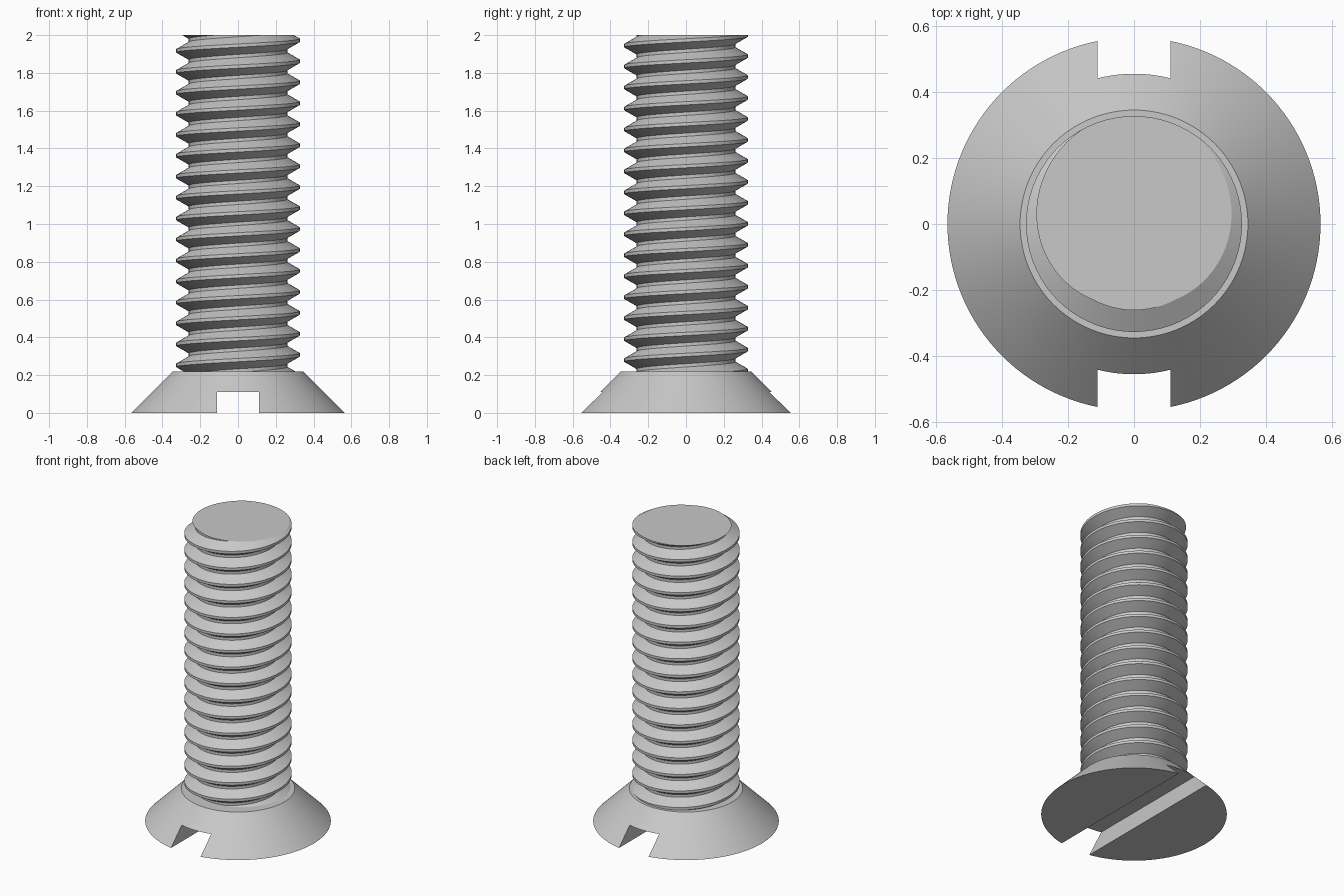
import bpy, bmesh, math

cube = bpy.data.objects.get("Cube")
if cube:
    bpy.data.objects.remove(cube, do_unlink=True)

HEIGHT, HEAD_H = 2.0, 0.22
HEAD_R, NECK_R = 0.565, 0.345
ROOT_R, CREST_R = 0.261, 0.327
PITCH, FLAT, STEPS = 0.111, 0.0175, 72
SLOT_W, SLOT_D = 0.22, 0.11

steel = bpy.data.materials.new("plain_steel")
steel.use_nodes = True
grey = (0.58, 0.58, 0.58, 1)
steel.diffuse_color = grey
steel.node_tree.nodes["Principled BSDF"].inputs["Base Color"].default_value = grey


def finish(name, bm):
    bmesh.ops.recalc_face_normals(bm, faces=bm.faces)
    mesh = bpy.data.meshes.new(name)
    bm.to_mesh(mesh)
    bm.free()
    mesh.materials.append(steel)
    obj = bpy.data.objects.new(name, mesh)
    bpy.context.collection.objects.link(obj)
    return obj


def smooth(obj):
    bpy.ops.object.select_all(action="DESELECT")
    obj.select_set(True)
    bpy.context.view_layer.objects.active = obj
    bpy.ops.object.shade_smooth_by_angle(angle=math.radians(25))


# Threaded shank: a right-handed trapezoid profile swept along a helix
bm = bmesh.new()
flank = PITCH / 2 - FLAT
profile = [(CREST_R, -FLAT / 2), (CREST_R, FLAT / 2),
           (ROOT_R, FLAT / 2 + flank), (ROOT_R, FLAT / 2 + flank + FLAT)]
turns = math.ceil(HEIGHT / PITCH) + 4
rows = []
for k in range(turns * STEPS + 1):
    a = 2 * math.pi * k / STEPS
    # the crest meets the tip on the +y side
    z = HEIGHT + PITCH * (k / STEPS - 0.25 - turns + 3)
    rows.append([bm.verts.new((r * math.cos(a), r * math.sin(a), z + dz))
                 for r, dz in profile])
for k in range(len(rows) - STEPS - 1):
    here = rows[k] + [rows[k + STEPS][0]]
    after = rows[k + 1] + [rows[k + 1 + STEPS][0]]
    for j in range(len(profile)):
        bm.faces.new((here[j], after[j], after[j + 1], here[j + 1]))

# Flat tip, and a lower end buried in the head
for z, up in ((HEIGHT, 1), (HEAD_H - 0.01, -1)):
    cut = bmesh.ops.bisect_plane(
        bm, geom=bm.verts[:] + bm.edges[:] + bm.faces[:], dist=1e-6,
        plane_co=(0, 0, z), plane_no=(0, 0, up), clear_outer=True)
    rim = [e for e in cut["geom_cut"] if isinstance(e, bmesh.types.BMEdge)]
    bmesh.ops.contextual_create(bm, geom=rim)
bmesh.ops.delete(bm, geom=[v for v in bm.verts if not v.link_faces], context="VERTS")
smooth(finish("threaded_shank", bm))

# Countersunk head
bm = bmesh.new()
bmesh.ops.create_cone(bm, cap_ends=True, segments=128, radius1=HEAD_R,
                      radius2=NECK_R, depth=HEAD_H)
bmesh.ops.translate(bm, verts=bm.verts, vec=(0, 0, HEAD_H / 2))
head = finish("countersunk_head", bm)

# Driver slot cut across the underside, front to back
bm = bmesh.new()
bmesh.ops.create_cube(bm, size=1)
bmesh.ops.scale(bm, verts=bm.verts, vec=(SLOT_W, 2, SLOT_D * 2))
cutter = finish("slot_cutter", bm)
cutter.hide_render = True
mod = head.modifiers.new("slot", "BOOLEAN")
mod.operation, mod.solver, mod.object = "DIFFERENCE", "EXACT", cutter
bpy.context.view_layer.objects.active = head
bpy.ops.object.modifier_apply(modifier=mod.name)
bpy.data.objects.remove(cutter, do_unlink=True)
smooth(head)
